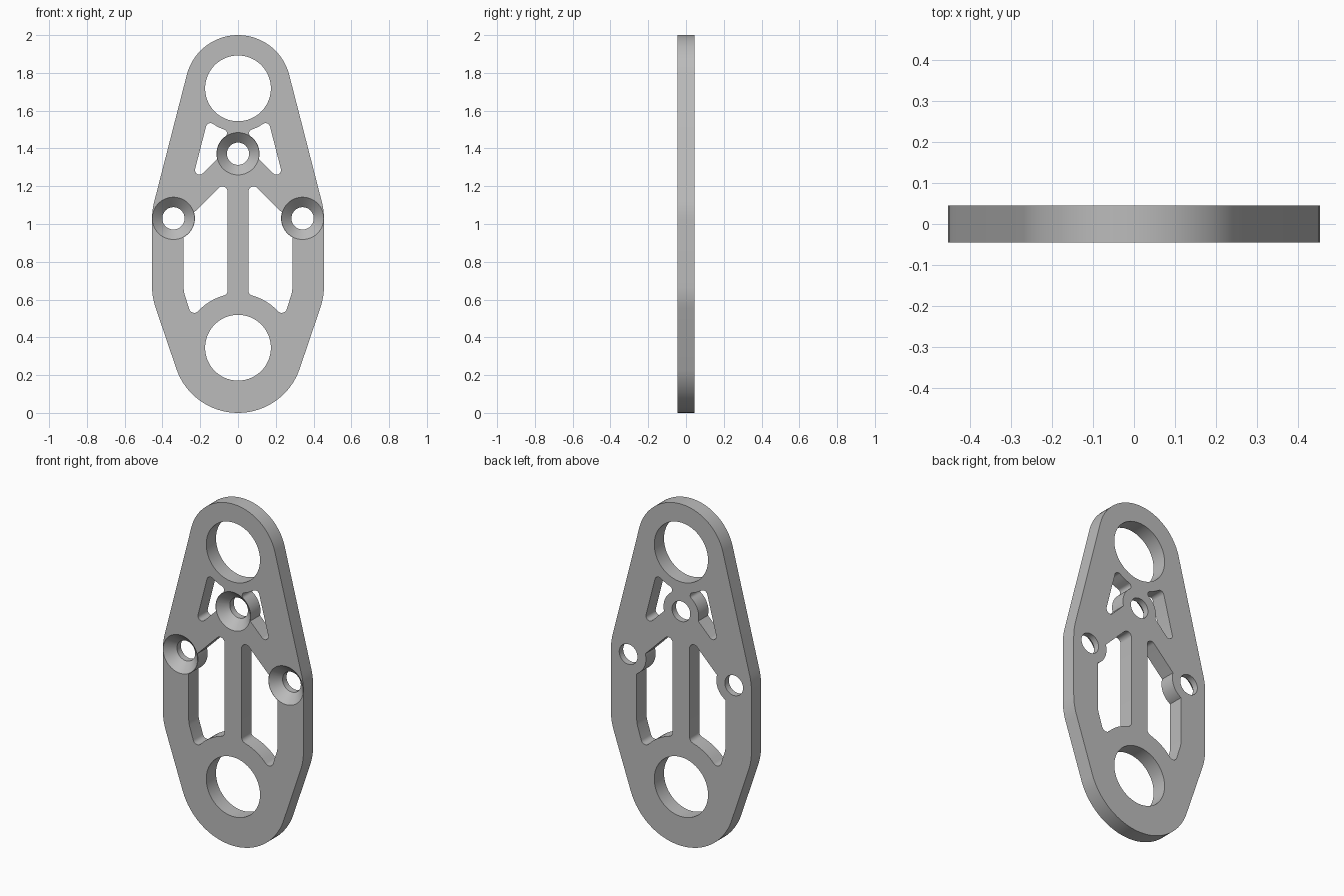
import bpy, bmesh
from math import cos, sin, radians, pi
from mathutils import Matrix, Vector
from mathutils.geometry import convex_hull_2d

cube = bpy.data.objects.get("Cube")
if cube:
    bpy.data.objects.remove(cube, do_unlink=True)

HALF = 0.045                      # half the plate thickness
TOP, LOW = 1.718, 0.345           # heights of the two large holes
BOSS = 0.114                      # radius of material around each screw hole
SCREWS = [(0, 1.372), (0.342, 1.03), (-0.342, 1.03)]


def arc(cx, cz, r, start, end, step=5):
    n = max(2, round(abs(end - start) / step))
    angles = [radians(start + (end - start) * i / n) for i in range(n + 1)]
    return [(cx + r * cos(a), cz + r * sin(a)) for a in angles]


def circle(cx, cz, r):
    return arc(cx, cz, r, 0, 360, 4)[:-1]


def mirrored(points):
    return [(-x, z) for x, z in points]


# Outer edge: the hull of the end circles and the broad side curves
rims = circle(0, 1.72, 0.28) + circle(0, LOW, 0.345)
for side in (-1, 1):
    for z in (0.67, 1.03):
        rims += circle(side * 0.105, z, 0.35)
outline = [rims[i] for i in convex_hull_2d([Vector(p) for p in rims])]

# Long lower window: arcs joined by straight edges
lower_window = (
    arc(0.083, 0.648, 0.028, 180, 254.7, 12)
    + arc(0, 0.344, 0.287, 74.7, 42.7)[1:-1]
    + arc(0.2315, 0.5576, 0.028, 222.7, 342.1, 12)
    + arc(0.105, 0.67, 0.183, -17.9, 0)[1:]
    + arc(0.342, 1.03, BOSS, 241.7, 164)
    + arc(0.083, 1.171, 0.028, 45, 180, 12))

# Small upper window between the top hole and the central boss
upper_window = (
    arc(0.0784, 1.4806, 0.02, 108.3, 234.2, 12)
    + arc(0, 1.372, BOSS, 54.2, -14)[1:]
    + arc(0.2038, 1.2852, 0.024, 225, 374.4, 12)
    + arc(0.146, 1.51, 0.024, 14.4, 125.1, 12)
    + arc(0, TOP, 0.23, -54.9, -71.7)[1:-1])

loops = [outline, circle(0, TOP, 0.174), circle(0, LOW, 0.174)]
for window in (lower_window, upper_window):
    loops += [window, mirrored(window)]

# Plate: filled profile extruded to thickness
curve = bpy.data.curves.new("plate_profile", "CURVE")
curve.dimensions = "2D"
curve.fill_mode = "BOTH"
curve.extrude = HALF
for loop in loops:
    spline = curve.splines.new("POLY")
    spline.points.add(len(loop) - 1)
    for point, (x, z) in zip(spline.points, loop):
        point.co = (x, z, 0, 1)
    spline.use_cyclic_u = True
plate = bpy.data.objects.new("link_plate", curve)
bpy.context.collection.objects.link(plate)
bpy.ops.object.select_all(action="DESELECT")
plate.select_set(True)
bpy.context.view_layer.objects.active = plate
bpy.ops.object.convert(target="MESH")
plate = bpy.context.object

bm = bmesh.new()
bm.from_mesh(plate.data)
bm.transform(Matrix.Rotation(pi / 2, 4, "X"))
bmesh.ops.remove_doubles(bm, verts=bm.verts, dist=0.0001)
bmesh.ops.dissolve_limit(bm, angle_limit=0.001, verts=bm.verts, edges=bm.edges)
bmesh.ops.recalc_face_normals(bm, faces=bm.faces)
bm.to_mesh(plate.data)
bm.free()

# Countersunk screw holes: one stepped cutter per hole
SEGMENTS = 64
profile = [(0.122, -HALF - 0.01), (0.059, -HALF + 0.053), (0.059, HALF + 0.02)]
bm = bmesh.new()
for cx, cz in SCREWS:
    rings = []
    for r, y in profile:
        ring = []
        for i in range(SEGMENTS):
            a = 2 * pi * i / SEGMENTS
            ring.append(bm.verts.new((cx + r * cos(a), y, cz + r * sin(a))))
        rings.append(ring)
    for lower, upper in zip(rings, rings[1:]):
        for i in range(SEGMENTS):
            j = (i + 1) % SEGMENTS
            bm.faces.new((lower[i], lower[j], upper[j], upper[i]))
    bm.faces.new(rings[0])
    bm.faces.new(rings[-1])
bmesh.ops.recalc_face_normals(bm, faces=bm.faces)
cutter_mesh = bpy.data.meshes.new("screw_cutter")
bm.to_mesh(cutter_mesh)
bm.free()
cutter = bpy.data.objects.new("screw_cutter", cutter_mesh)
cutter.hide_render = True
bpy.context.collection.objects.link(cutter)

cut = plate.modifiers.new("screw_holes", "BOOLEAN")
cut.operation = "DIFFERENCE"
cut.solver = "EXACT"
cut.object = cutter
bpy.ops.object.modifier_apply(modifier=cut.name)
bpy.data.objects.remove(cutter, do_unlink=True)

# Plain grey metal
grey = bpy.data.materials.new("grey")
grey.use_nodes = True
colour = (0.5, 0.5, 0.5, 1)
grey.diffuse_color = colour
grey.node_tree.nodes["Principled BSDF"].inputs["Base Color"].default_value = colour
plate.data.materials.clear()
plate.data.materials.append(grey)
bpy.ops.object.shade_smooth_by_angle(angle=radians(30))
